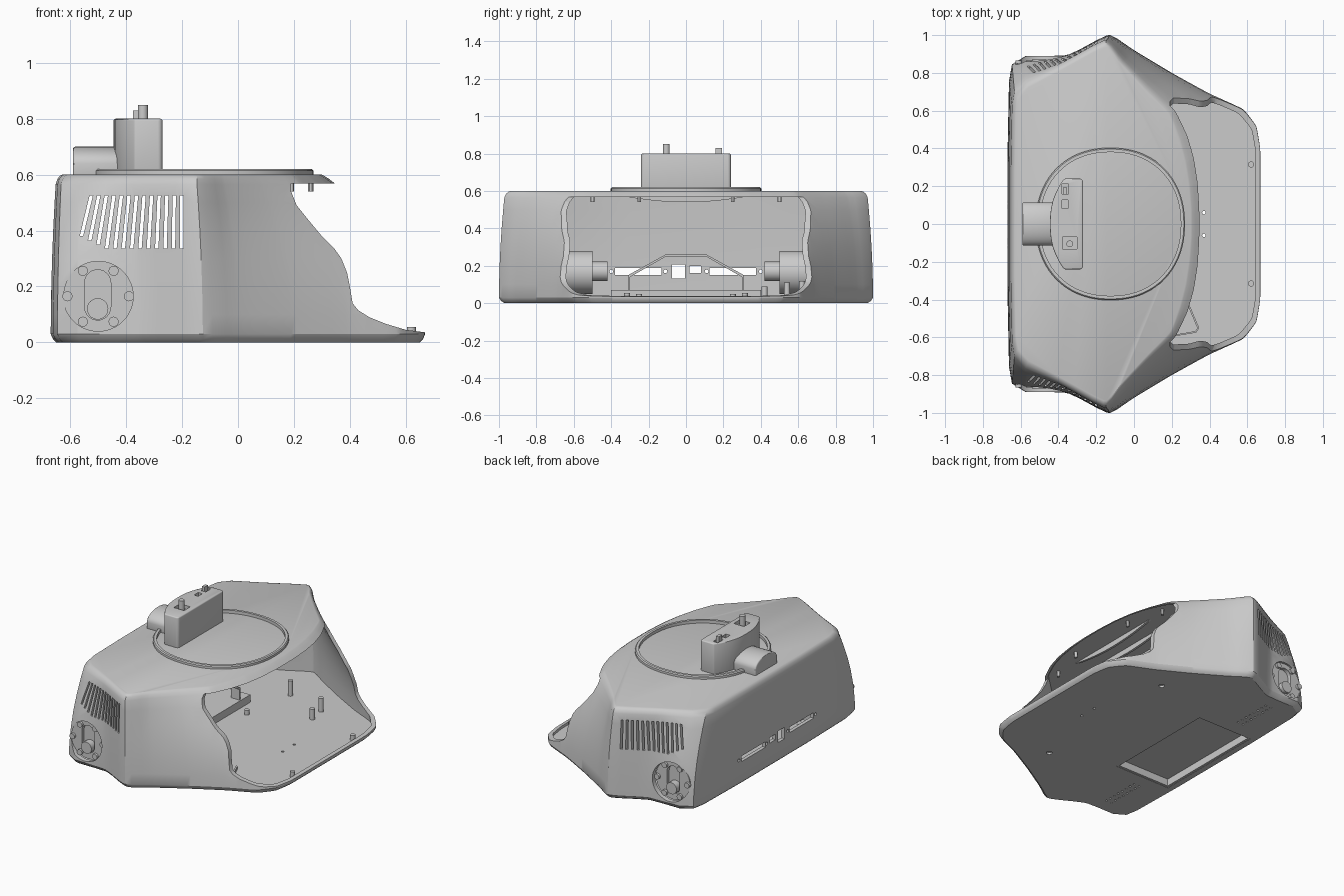
import bpy, bmesh, math

if "Cube" in bpy.data.objects:
    bpy.data.objects.remove(bpy.data.objects["Cube"])

grey = bpy.data.materials.new("plain grey")
grey.use_nodes = True
grey.diffuse_color = (0.6, 0.6, 0.6, 1)
grey.node_tree.nodes["Principled BSDF"].inputs["Base Color"].default_value = (0.6, 0.6, 0.6, 1)
AXES = {"z": lambda u, v, w: (u, v, w), "y": lambda u, v, w: (u, w, v), "x": lambda u, v, w: (w, u, v)}


def loft(bm, rings):
    rows = [[bm.verts.new(p) for p in ring] for ring in rings]
    n = len(rows[0])
    for a, b in zip(rows, rows[1:]):
        for i in range(n):
            j = (i + 1) % n
            bm.faces.new((a[i], a[j], b[j], b[i]))
    bm.faces.new(rows[0][::-1])
    bm.faces.new(rows[-1])


def prism(bm, pts, axis, lo, hi):
    loft(bm, [[AXES[axis](u, v, w) for u, v in pts] for w in (lo, hi)])


def rect(u, v, du, dv):
    return [(u - du / 2, v - dv / 2), (u + du / 2, v - dv / 2),
            (u + du / 2, v + dv / 2), (u - du / 2, v + dv / 2)]


def circle(u, v, r, n=32):
    return [(u + r * math.cos(i * math.tau / n), v + r * math.sin(i * math.tau / n)) for i in range(n)]


def make(name, *prisms, rings=None):
    bm = bmesh.new()
    if rings:
        loft(bm, rings)
        bmesh.ops.triangulate(bm, faces=[f for f in bm.faces if len(f.verts) == 4])
    for p in prisms:
        prism(bm, *p)
    bmesh.ops.recalc_face_normals(bm, faces=bm.faces)
    mesh = bpy.data.meshes.new(name)
    bm.to_mesh(mesh)
    bm.free()
    ob = bpy.data.objects.new(name, mesh)
    bpy.context.collection.objects.link(ob)
    mesh.materials.append(grey)
    return ob


def apply(ob, kind, **settings):
    mod = ob.modifiers.new(kind, kind)
    for key, value in settings.items():
        setattr(mod, key, value)
    bpy.context.view_layer.objects.active = ob
    bpy.ops.object.modifier_apply(modifier=mod.name)


def cut(ob, cutter):
    apply(ob, "BOOLEAN", operation="DIFFERENCE", solver="EXACT", object=cutter)
    bpy.data.objects.remove(cutter)


def bevel(ob, width):
    apply(ob, "BEVEL", width=width, segments=3, limit_method="ANGLE", angle_limit=0.7)


# Housing outlines at the floor and at the lid, one half each
BASE = [(-.67, .89), (-.35, .89), (-.13, 1.01), (0, .92), (.2, .8), (.4, .69),
        (.58, .61), (.65, .52), (.67, .4), (.67, .15)]
LID = [(-.65, .71), (-.4, .84), (-.15, .98), (-.06, .86), (.07, .72), (.2, .59),
       (.25, .45), (.28, .33), (.3, .2), (.31, .07)]


def soften(half):
    pts = half + [(x, -y) for x, y in reversed(half)]
    for k in (.1, .25):
        out = []
        for i, (x, y) in enumerate(pts):
            x2, y2 = pts[(i + 1) % len(pts)]
            out += [(x + (x2 - x) * k, y + (y2 - y) * k), (x2 + (x - x2) * k, y2 + (y - y2) * k)]
        pts = out
    return pts


base, lid = soften(BASE), soften(LID)


def ring(z, s):
    f = (z / .6) ** 2
    return [((a + (c - a) * f) * s, (b + (d - b) * f) * s, z) for (a, b), (c, d) in zip(base, lid)]


MID = [.1, .2, .3, .4, .5]
housing = make("housing", rings=[ring(0, .97), ring(.012, .988), ring(.03, 1)] + [ring(z, 1) for z in MID]
               + [ring(.565, 1), ring(.585, .992), ring(.596, .98), ring(.6, .968)])
cut(housing, make("cavity", rings=[ring(z, .965) for z in [.02] + MID + [.577]]))

# Swept front opening
sweep = [(.19, .569), (.19, .54), (.21, .49), (.25, .44), (.3, .38), (.345, .335), (.37, .3), (.39, .25),
         (.4, .2), (.41, .14), (.43, .115), (.47, .09), (.53, .066), (.6, .045), (.7, .032), (1, .032), (1, .569)]
cut(housing, make("opening", (sweep, "y", -1.3, 1.3)))

# Slanted side vents
vents = []
for i in range(13):
    top = -.525 + .027 * i
    low = top - .035 * (1 - i / 12)
    bottom = .335 + max(0, 3 - i) * .015
    w = .006
    vents.append(([(low - w, bottom), (low + w, bottom), (top + w, .525), (top - w, .525)], "y", -1.2, 1.2))
cut(housing, make("vents", *vents))

# Speaker openings, rear sockets and the hatch
cut(housing, make("speaker_openings", (circle(-.5, .165, .125, 48), "y", -1.2, 1.2)))
sockets = [(rect(y, z, dy, dz), "x", -.8, -.6) for y, z, dy, dz in
           [(-.255, .17, .25, .036), (.25, .17, .25, .036), (-.04, .17, .068, .075), (.05, .18, .06, .036)]]
sockets += [(circle(y, .17, .01, 12), "x", -.8, -.6) for y in (-.4, -.11, .11, .4)]
cut(housing, make("sockets", *sockets))
cut(housing, make("hatch", (rect(-.4, 0, .42, .8), "z", -.1, .05)))

# Floor holes
holes = []
for s in (1, -1):
    holes.append((circle(.37, s * .06, .009, 12), "z", -.1, .1))
    holes.append((circle(.23, s * .54, .018, 16), "z", -.1, .012))
    for k in range(8):
        for x in (-.46, -.42):
            holes.append((circle(x, s * (.5 + .038 * k), .007, 8), "z", -.1, .1))
cut(housing, make("floor_holes", *holes))

# Hatch tray in the floor
tray = make("hatch_tray", (rect(-.4, 0, .42, .8), "z", .002, .07))
cut(tray, make("tray_hollow", (rect(-.4, 0, .39, .77), "z", -.1, .05)))

# Arched bracket over the tray
outer = [(-.31, .065), (-.31, .15), (-.11, .26), (.11, .26), (.31, .15), (.31, .065)]
inner = [(y * .965, z - .01 if z > .1 else z) for y, z in reversed(outer)]
make("arched_bracket", (outer + inner, "x", -.26, -.2))

# Speakers in both sides
for s, side in ((1, "left"), (-1, "right")):
    def along(a, b):
        return sorted((s * a, s * b))
    make(side + "_speaker_can", (circle(-.5, .165, .115, 48), "y", *along(.5, .825)))
    flange = make(side + "_speaker_flange", (circle(-.5, .165, .125, 48), "y", *along(.81, .85)))
    slot = [(-.502 + .047 * math.cos(t), (.213 if k < 12 else .127) + .047 * math.sin(t))
            for k in range(24) for t in [k * math.pi / 11.5]]
    cut(flange, make("slot_cutter", (slot, "y", *along(.7, 1))))
    make(side + "_speaker_neck", (circle(-.5, .17, .052), "y", *along(.42, .51)))
    make(side + "_speaker_plug", (circle(-.502, .12, .038), "y", *along(.8, .87)))
    screws = [(-.5 + .11 * math.cos(k * math.pi / 3), .165 + .105 * math.sin(k * math.pi / 3)) for k in range(6)]
    make(side + "_speaker_screws", *[(circle(x, z, .018, 16), "y", *along(.84, .865)) for x, z in screws])

# Floor posts and the pins under the lid
posts = [(.62, .315, .055), (.62, -.315, .055), (.23, .54, .11), (.25, .42, .09), (-.05, .62, .12),
         (-.11, .25, .05), (-.11, -.25, .05)]
make("floor_posts", *[(circle(x, y, .016, 16), "z", .015, z) for x, y, z in posts])
make("lid_pins", *[(circle(x, s * y, .01, 12), "z", .54, .585)
                   for x, y in ((.19, .5), (.26, .25)) for s in (1, -1)])
make("floor_rib", ([(.29, -.42), (.345, -.55), (.33, -.575), (.18, -.6), (.18, -.592),
                    (.325, -.567), (.335, -.55), (.28, -.42)], "z", .015, .04))

# Lens shaped ribs under the lid
lens = [(.37 * math.cos(t), .58 - .04 * math.sin(t) ** 2) for t in [k * math.pi / 16 for k in range(17)]]
make("lid_ribs", *[(lens, "x", x, x + .015) for x in (-.2, -.08, .04, .16)])


# Raised rounded rim on the lid
def rim_ring(r, z):
    pts = []
    for k in range(72):
        c, s = math.cos(k * math.tau / 72), math.sin(k * math.tau / 72)
        pts.append((-.125 + r * math.copysign(abs(c) ** .92, c),
                    1.02 * r * math.copysign(abs(s) ** .92, s), z))
    return pts


rim = make("lid_rim", rings=[rim_ring(.395, .59), rim_ring(.395, .614), rim_ring(.389, .62)])
cut(rim, make("rim_hollow", rings=[rim_ring(.373, .5), rim_ring(.373, .7)]))

# Connector pod with its pipe, sockets and pins
bow = [(-.445 + .075 * abs(k / 6) ** 2.4, .24 * k / 6) for k in range(6, -7, -1)]
pod = make("connector_pod", (bow + [(-.28, -.24), (-.27, -.23), (-.27, .23), (-.28, .24)], "z", .59, .8))
bevel(pod, .01)
cut(pod, make("pod_sockets", (rect(-.34, -.1, .075, .065), "z", .775, .9),
              (rect(-.365, .185, .035, .055), "z", .775, .9), (rect(-.365, .105, .03, .045), "z", .775, .9)))
make("pod_post", (circle(-.34, -.105, .018), "z", .77, .85))
make("pod_switch", (rect(-.365, .175, .02, .035), "z", .77, .83))
arch = [(.115 * math.cos(t), .64 + .06 * math.sin(t)) for t in [k * math.pi / 16 for k in range(17)]]
pipe = make("pod_pipe", (arch + [(-.115, .59), (.115, .59)], "x", -.59, -.42))
bevel(pipe, .008)

# Smooth curved surfaces, keep the edges crisp
bpy.ops.object.select_all(action="DESELECT")
for ob in bpy.context.collection.objects:
    if ob.type == "MESH" and grey.name in ob.data.materials:
        ob.select_set(True)
        bpy.context.view_layer.objects.active = ob
bpy.ops.object.shade_smooth_by_angle(angle=math.radians(30))
